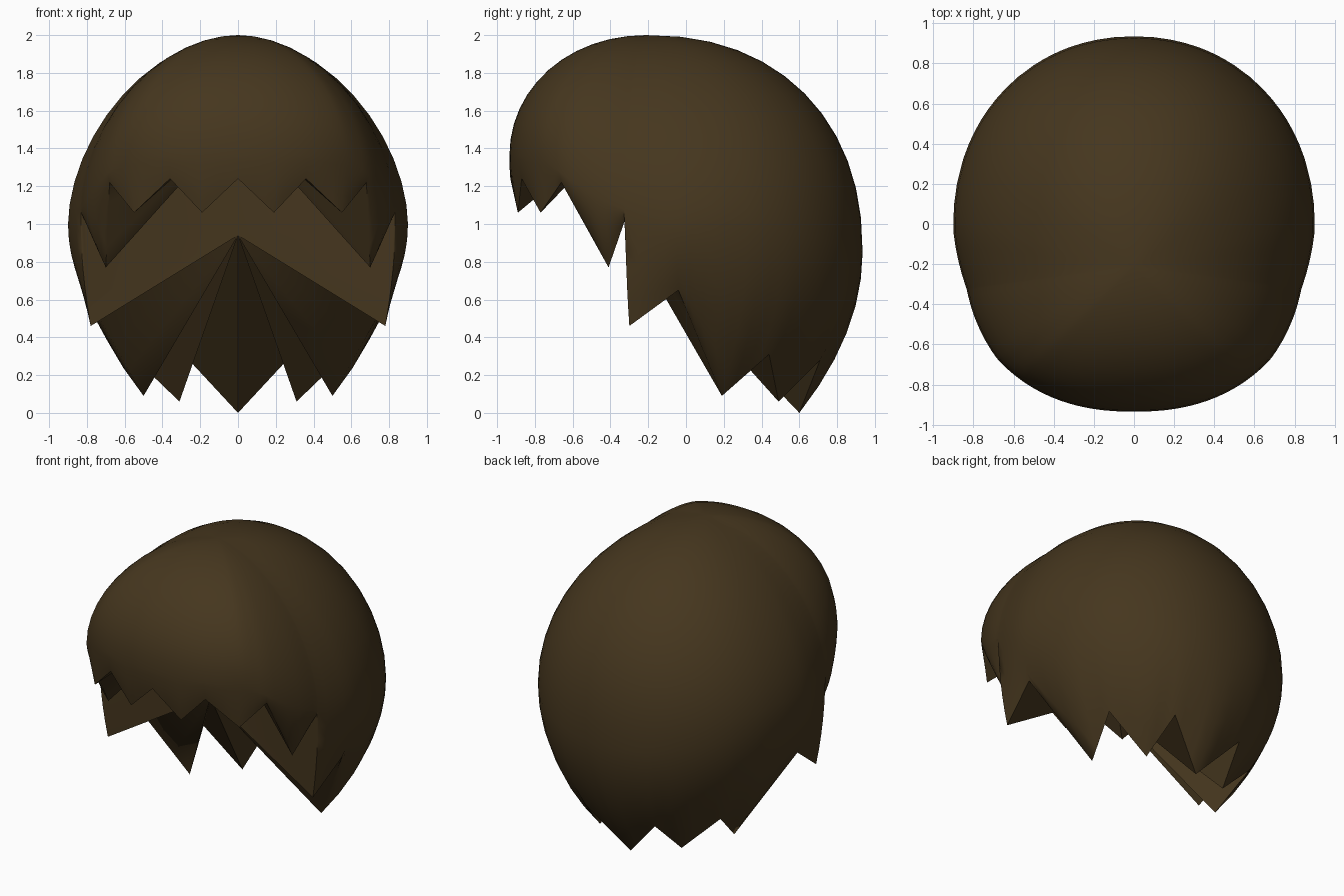
import bpy, bmesh, math
from mathutils import Vector

if "Cube" in bpy.data.objects:
    bpy.data.objects.remove(bpy.data.objects["Cube"])

APEX = Vector((0, -0.21, 2.0))


def equator(ang, scale):
    # widest point of the hair in a given direction, with its height
    c, s = math.cos(ang), math.sin(ang)
    n = 2.08 if s > 0 else 2.08 + 0.2 * min(1, abs(s) / 0.5)
    r = ((abs(c) / 0.9) ** n + (abs(s) / 0.935) ** n) ** (-1 / n) * scale
    z = 1.0 - 0.15 * s * s if s > 0 else 1.0 + 0.36 * min(1, (s / 0.8) ** 2)
    return Vector((r * c, r * s, z))


def column(rim, scale, steps=12, low=6):
    # one strand line: dome arc from crown to widest point, then curl to the rim
    ang = math.atan2(rim.y, rim.x)
    e = equator(ang, scale)
    e.z = max(e.z, rim.z + 0.03)
    n = 1.8 + (0.42 if rim.y > 0 else 0.25) * math.sin(ang) ** 2
    pts = []
    for i in range(1, steps + 1):
        t = i / steps * math.pi / 2
        a, b = math.sin(t) ** (2 / n), max(math.cos(t), 0) ** (2 / n)
        pts.append(Vector((e.x * a, APEX.y + (e.y - APEX.y) * a,
                           e.z + (APEX.z - e.z) * b)))
    ctrl = Vector((e.x, e.y, (e.z + rim.z) / 2))
    for i in range(1, low + 1):
        t = i / low
        pts.append(e * (1 - t) ** 2 + ctrl * 2 * t * (1 - t) + rim * t * t)
    return pts


# jagged rim, right half from the middle of the fringe to the nape: x, y, z, width scale
half = [(0, -0.93, 1.24, 1), (0.19, -0.89, 1.06, 1), (0.36, -0.87, 1.24, 1),
        (0.55, -0.77, 1.06, 1), (0.68, -0.66, 1.22, 1), (0.7, -0.41, 0.77, 0.98),
        (0.81, -0.32, 1.03, 0.972), (0.78, -0.3, 0.46, 0.972), (0.82, -0.04, 0.65, 1),
        (0.5, 0.19, 0.09, 1), (0.57, 0.44, 0.31, 1), (0.31, 0.49, 0.06, 1),
        (0.26, 0.71, 0.28, 1), (0, 0.6, 0, 1)]
SUB = 4
NOTCH = 6 * SUB          # notch where the fringe meets the side hair
full = half + [(-p[0], *p[1:]) for p in half[-2:0:-1]]
rim = []
for p, q in zip(full, full[1:] + full[:1]):
    for i in range(SUB):
        v = [a + (b - a) * i / SUB for a, b in zip(p, q)]
        rim.append((Vector(v[:3]), v[3]))

# outer surface
bm = bmesh.new()
top = bm.verts.new(APEX)
cols = [[bm.verts.new(v) for v in column(p, s)] for p, s in rim]
for a, b in zip(cols, cols[1:] + cols[:1]):
    bm.faces.new((top, a[0], b[0]))
    for i in range(len(a) - 1):
        bm.faces.new((a[i], a[i + 1], b[i + 1], b[i]))

# underside: one fan for the fringe, one for the back, joined at the notches
front_mid = bm.verts.new((0, -0.3, 1.55))
back_mid = bm.verts.new((0, -0.3, 0.94))
edge = [c[-1] for c in cols]
count = len(edge)
for i in range(count):
    behind = NOTCH <= i < count - NOTCH
    bm.faces.new((back_mid if behind else front_mid, edge[i], edge[(i + 1) % count]))
bm.faces.new((back_mid, front_mid, edge[NOTCH]))
bm.faces.new((front_mid, back_mid, edge[count - NOTCH]))
bmesh.ops.recalc_face_normals(bm, faces=bm.faces)

me = bpy.data.meshes.new("hair")
bm.to_mesh(me)
bm.free()
hair = bpy.data.objects.new("hair", me)
bpy.context.collection.objects.link(hair)
mat = bpy.data.materials.new("brown_hair")
mat.diffuse_color = (0.06, 0.037, 0.013, 1)
mat.use_nodes = True
mat.node_tree.nodes["Principled BSDF"].inputs["Base Color"].default_value = mat.diffuse_color
me.materials.append(mat)
bpy.context.view_layer.objects.active = hair
hair.select_set(True)
bpy.ops.object.shade_smooth_by_angle(angle=math.radians(60))
